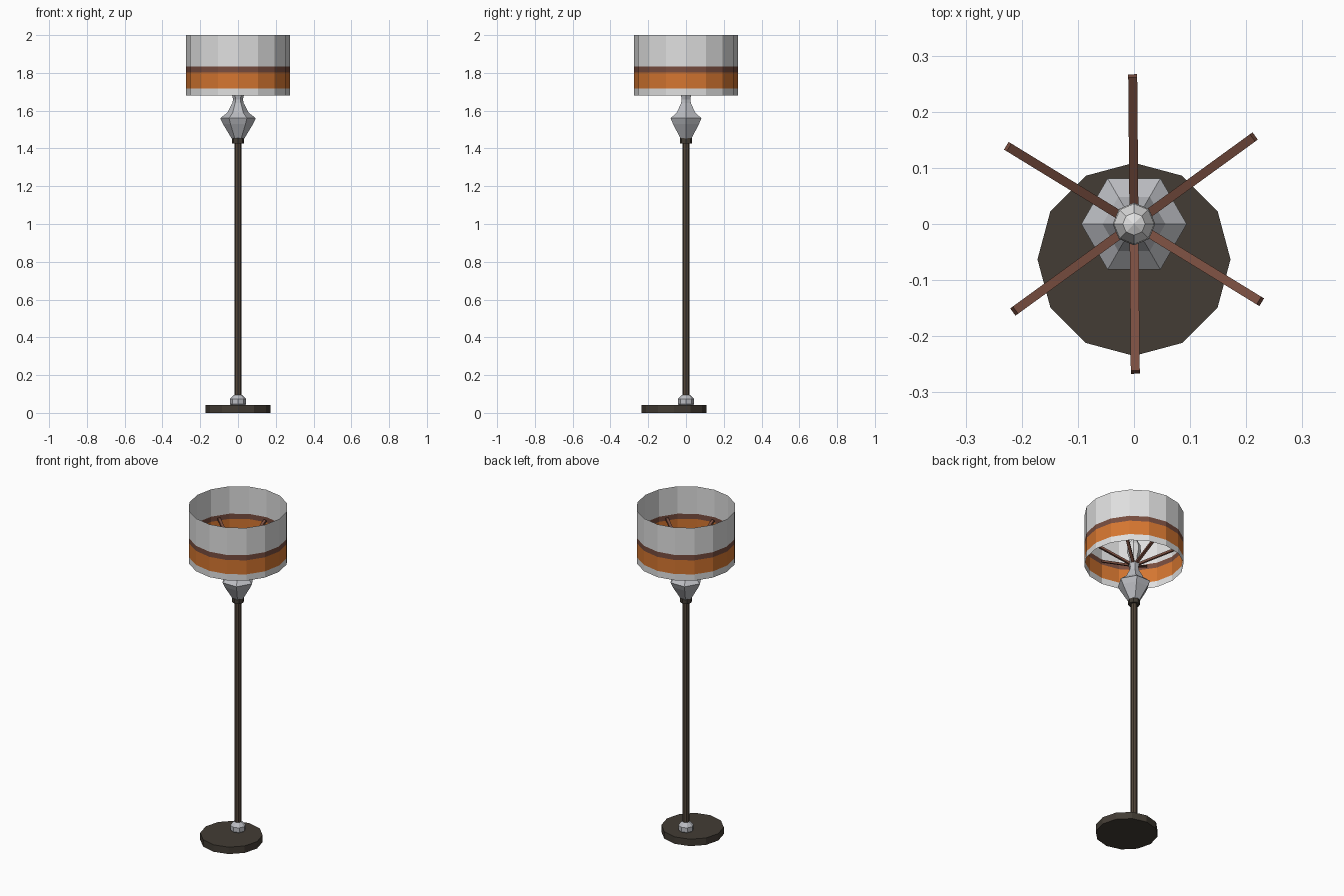
import bpy, bmesh, math
from mathutils import Vector

if "Cube" in bpy.data.objects:
    bpy.data.objects.remove(bpy.data.objects["Cube"])


def material(name, rgb):
    m = bpy.data.materials.new(name)
    m.diffuse_color = (*rgb, 1)
    m.use_nodes = True
    m.node_tree.nodes["Principled BSDF"].inputs["Base Color"].default_value = m.diffuse_color
    return m


WHITE = material("shade white", (0.74, 0.74, 0.74))
GREY = material("light grey", (0.50, 0.51, 0.54))
ORANGE = material("orange", (0.66, 0.18, 0.03))
BROWN = material("red brown", (0.19, 0.075, 0.05))
DARK = material("dark bronze", (0.056, 0.046, 0.035))
POLE = material("pole brown", (0.084, 0.061, 0.042))


def lathe(name, profile, sides, mats, center=(0, 0), caps=True, band=None):
    """Revolve (radius, z) points, bottom to top, around a vertical axis."""
    bm = bmesh.new()
    rings = []
    for r, z in profile:
        if r == 0:
            rings.append([bm.verts.new((center[0], center[1], z))] * sides)
        else:
            rings.append([bm.verts.new((center[0] + r * math.cos(a), center[1] + r * math.sin(a), z))
                          for a in (2 * math.pi * i / sides for i in range(sides))])
    for k, (lo, hi) in enumerate(zip(rings, rings[1:])):
        for i in range(sides):
            j = (i + 1) % sides
            corners = list(dict.fromkeys((lo[i], lo[j], hi[j], hi[i])))
            f = bm.faces.new(corners)
            f.material_index = band[k] if band else 0
    if caps:
        if profile[0][0] > 0:
            bm.faces.new(rings[0][::-1])
        if profile[-1][0] > 0:
            bm.faces.new(rings[-1])
    me = bpy.data.meshes.new(name)
    bm.to_mesh(me)
    bm.free()
    for m in mats:
        me.materials.append(m)
    ob = bpy.data.objects.new(name, me)
    bpy.context.collection.objects.link(ob)
    return ob


# Off-centre foot, pole and joint ball
lathe("base", [(0.172, 0), (0.172, 0.042)], 12, [DARK], center=(0, -0.063))
lathe("pole", [(0.019, 0.04), (0.019, 1.44)], 8, [POLE])
ball = [(0.045 * math.cos(math.radians(t)), 0.06 + 0.04 * math.sin(math.radians(t)))
        for t in (-60, -20, 20, 60)]
lathe("base_ball", ball + [(0, 0.1)], 8, [GREY])

# Collar and six-sided body below the shade
lathe("collar", [(0.033, 1.427), (0.033, 1.455)], 8, [DARK])
lathe("body", [(0.033, 1.452), (0.08, 1.53), (0.094, 1.56), (0.056, 1.59),
               (0.03, 1.64), (0.026, 1.66), (0.032, 1.685)], 6, [GREY])

# Bulb
lathe("bulb", [(0.022, 1.68), (0.025, 1.72), (0.038, 1.76), (0.036, 1.80),
               (0.02, 1.83), (0, 1.84)], 8, [WHITE])

# Open drum shade, a single surface with coloured bands
R = 0.274
lathe("shade", [(R, z) for z in (1.68, 1.718, 1.803, 1.834, 2.0)], 16,
      [WHITE, ORANGE, BROWN], caps=False, band=[0, 1, 2, 0])

# Six sloping spokes that carry the shade
for n, deg in enumerate((90.5, 36, -31.5, -89.5, 216, 148.5)):
    a = math.radians(deg)
    out = Vector((math.cos(a), math.sin(a), 0))
    start = out * 0.02 + Vector((0, 0, 1.685))
    end = out * 0.264 + Vector((0, 0, 1.818))
    d = end - start
    bpy.ops.mesh.primitive_cube_add(size=1, location=(start + end) / 2)
    ob = bpy.context.object
    ob.name = f"spoke_{n + 1}"
    ob.scale = (d.length, 0.016, 0.012)
    ob.rotation_euler = (0, -math.atan2(d.z, d.xy.length), a)
    ob.data.materials.append(BROWN)
